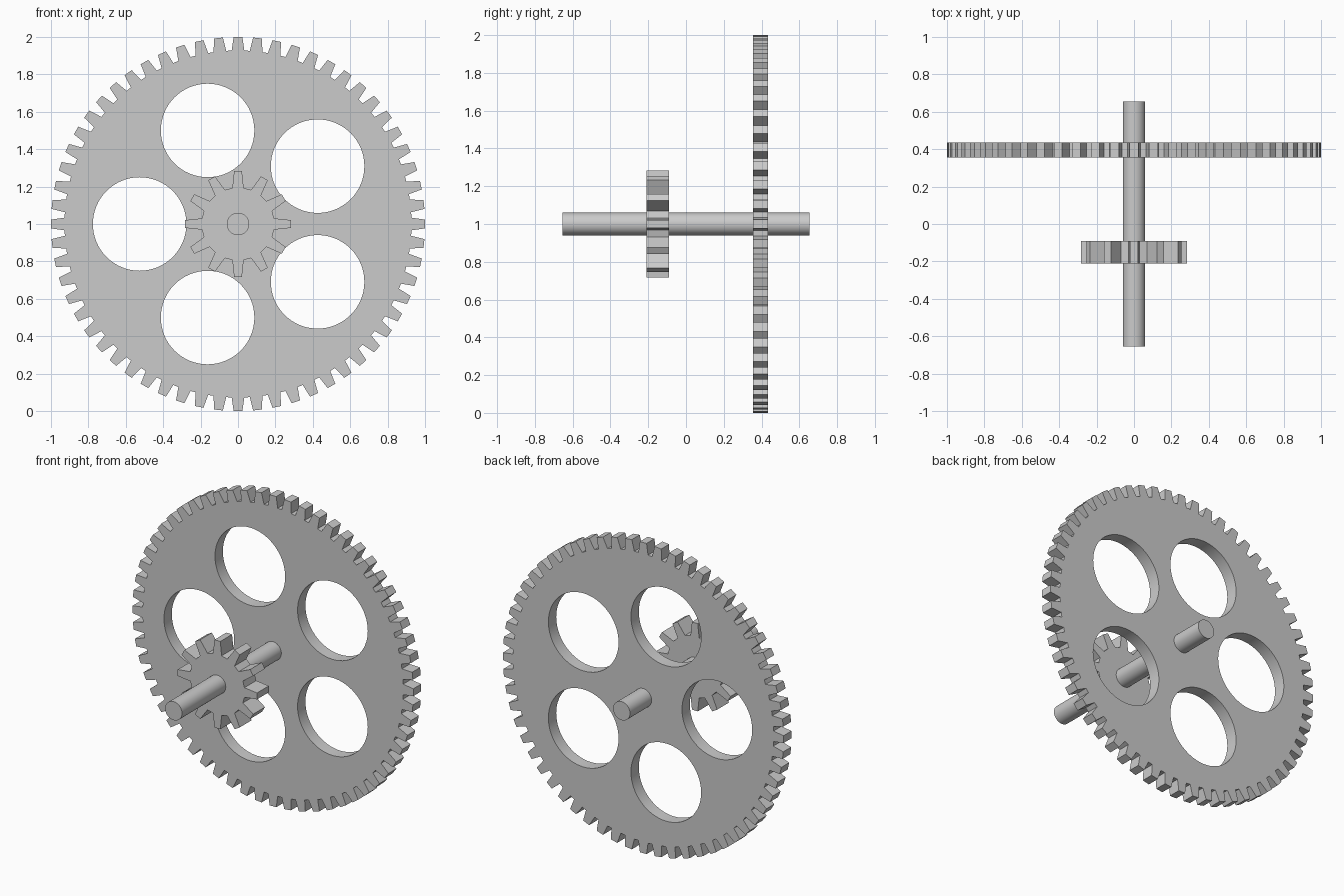
import bpy
from math import sin, cos, pi

if "Cube" in bpy.data.objects:
    bpy.data.objects.remove(bpy.data.objects["Cube"])


def ring(cx, cy, r, n):
    return [(cx + r * cos(2 * pi * i / n), cy + r * sin(2 * pi * i / n)) for i in range(n)]


def gear_outline(teeth, root, tip, base_frac, tip_frac):
    # base_frac / tip_frac: share of one tooth pitch filled at root and tip
    pts = []
    pitch = 2 * pi / teeth
    for i in range(teeth):
        for r, off in ((root, -base_frac), (tip, -tip_frac), (tip, tip_frac), (root, base_frac)):
            a = pitch * (i + off / 2)
            pts.append((r * cos(a), r * sin(a)))
    return pts


def smooth(ob, angle):
    bpy.ops.object.select_all(action='DESELECT')
    ob.select_set(True)
    bpy.context.view_layer.objects.active = ob
    bpy.ops.object.shade_smooth_by_angle(angle=angle)


def plate(name, loops, y0, y1):
    # filled 2D curve (inner loops become holes), extruded along y
    cu = bpy.data.curves.new(name, 'CURVE')
    cu.dimensions, cu.fill_mode = '2D', 'BOTH'
    cu.extrude = (y1 - y0) / 2
    for pts in loops:
        sp = cu.splines.new('POLY')
        sp.points.add(len(pts) - 1)
        for p, (x, y) in zip(sp.points, pts):
            p.co = (x, y, 0, 1)
        sp.use_cyclic_u = True
    ob = bpy.data.objects.new(name, cu)
    bpy.context.collection.objects.link(ob)
    ob.location = (0, (y0 + y1) / 2, 1)
    ob.rotation_euler = (pi / 2, 0, 0)
    bpy.ops.object.select_all(action='DESELECT')
    ob.select_set(True)
    bpy.context.view_layer.objects.active = ob
    bpy.ops.object.convert(target='MESH')
    ob = bpy.context.object
    smooth(ob, pi / 15)
    return ob


# Large wheel with five round openings
holes = [ring(0.526 * cos(pi + 2 * pi * k / 5), 0.526 * sin(pi + 2 * pi * k / 5), 0.25, 64)
         for k in range(5)]
plate("large_gear", [gear_outline(60, 0.928, 1.0, 0.70, 0.45)] + holes, 0.355, 0.435)

# Small pinion
plate("small_gear", [gear_outline(12, 0.195, 0.283, 0.60, 0.28)], -0.21, -0.09)

# Shaft
bpy.ops.mesh.primitive_cylinder_add(vertices=48, radius=0.06, depth=1.31,
                                    location=(0, 0, 1), rotation=(pi / 2, 0, 0))
shaft = bpy.context.object
shaft.name = "shaft"
smooth(shaft, pi / 6)
